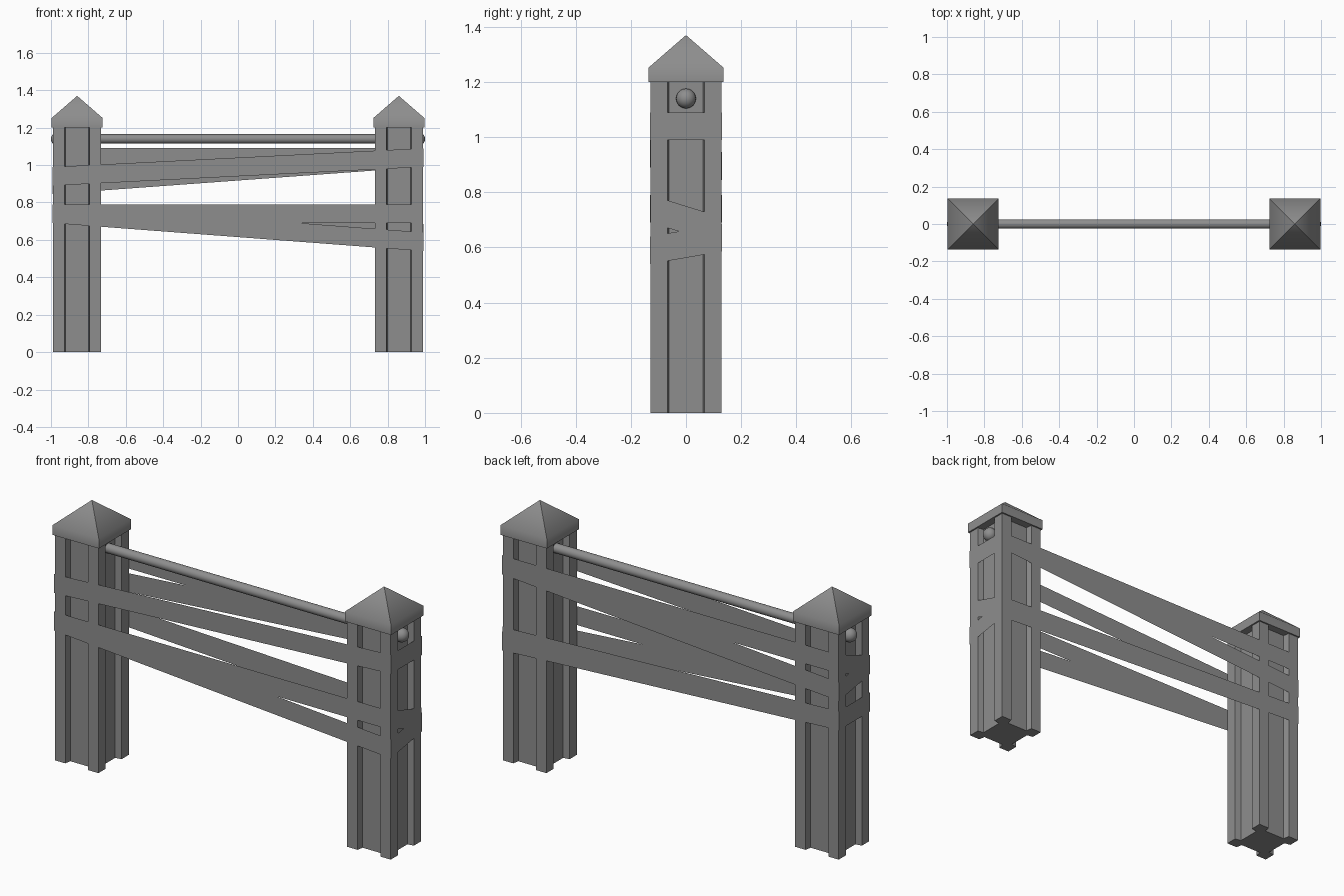
import bpy, bmesh, math
from mathutils import Matrix

if "Cube" in bpy.data.objects:
    bpy.data.objects.remove(bpy.data.objects["Cube"], do_unlink=True)

POST_X = 0.86
HALF = 0.128

grey = bpy.data.materials.new("mid_grey")
grey.use_nodes = True
colour = (0.27, 0.27, 0.27, 1)
grey.diffuse_color = colour
grey.node_tree.nodes["Principled BSDF"].inputs["Base Color"].default_value = colour


def finish(name, bm, smooth=None, recalc=True):
    if recalc:
        bmesh.ops.recalc_face_normals(bm, faces=bm.faces)
    mesh = bpy.data.meshes.new(name)
    bm.to_mesh(mesh)
    bm.free()
    mesh.materials.append(grey)
    obj = bpy.data.objects.new(name, mesh)
    bpy.context.collection.objects.link(obj)
    if smooth is not None:
        bpy.ops.object.select_all(action='DESELECT')
        obj.select_set(True)
        bpy.context.view_layer.objects.active = obj
        bpy.ops.object.shade_smooth_by_angle(angle=math.radians(smooth))
    return obj


def post(name, cx):
    # Square section with a shallow, slightly slanted groove down each side
    side = [(-HALF, -HALF), (-0.067, -HALF), (-0.061, -0.094),
            (0.061, -0.094), (0.067, -HALF)]
    bm = bmesh.new()
    ring = []
    for k in range(4):
        c, s = round(math.cos(k * math.pi / 2)), round(math.sin(k * math.pi / 2))
        ring += [bm.verts.new((cx + x * c - y * s, x * s + y * c, 0)) for x, y in side]
    base = bm.faces.new(ring)
    top = bmesh.ops.extrude_face_region(bm, geom=[base], use_keep_orig=True)["geom"]
    bmesh.ops.translate(bm, vec=(0, 0, 1.205),
                        verts=[v for v in top if isinstance(v, bmesh.types.BMVert)])
    finish(name, bm)


def cap(name, cx):
    # Short square rim below a pyramid
    r = 0.136
    bm = bmesh.new()
    corners = [(-r, -r), (r, -r), (r, r), (-r, r)]
    low = [bm.verts.new((cx + x, y, 1.2)) for x, y in corners]
    high = [bm.verts.new((cx + x, y, 1.252)) for x, y in corners]
    apex = bm.verts.new((cx, 0, 1.37))
    bm.faces.new(low)
    for i in range(4):
        j = (i + 1) % 4
        bm.faces.new((low[i], low[j], high[j], high[i]))
        bm.faces.new((high[i], high[j], apex))
    finish(name, bm, smooth=52)


def knob(name, cx):
    bm = bmesh.new()
    bmesh.ops.create_uvsphere(bm, u_segments=20, v_segments=12, radius=0.036,
                              matrix=Matrix.Translation((cx, 0, 1.14)))
    finish(name, bm, smooth=40)


def tape(name, heights, gap):
    # Closed flat strip wound round both posts; one height per corner
    x, y, w = POST_X + HALF + gap, HALF + gap, 0.05
    corners = [(-x, -y), (x, -y), (x, y), (-x, y)]
    bm = bmesh.new()
    low = [bm.verts.new((a, b, h - w)) for (a, b), h in zip(corners, heights)]
    high = [bm.verts.new((a, b, h + w)) for (a, b), h in zip(corners, heights)]
    for i in range(4):
        j = (i + 1) % 4
        bm.faces.new((low[i], low[j], high[j], high[i]))
    finish(name, bm, recalc=False)


# Posts, caps and rail end knobs
for label, sign in (("right", -1), ("left", 1)):
    post(label + "_post", sign * POST_X)
    cap(label + "_post_cap", sign * POST_X)
    knob(label + "_rail_knob", sign * 0.964)

# Round top rail
bm = bmesh.new()
bmesh.ops.create_cone(bm, cap_ends=True, segments=20, radius1=0.025, radius2=0.025,
                      depth=1.92, matrix=Matrix.Translation((0, 0, 1.14))
                      @ Matrix.Rotation(math.pi / 2, 4, 'Y'))
finish("top_rail", bm, smooth=40)

# Tapes: heights at front right, front left, back left, back right corners
tape("upper_level_tape", (0.94, 1.04, 1.04, 1.04), 0.001)
tape("upper_slanted_tape", (0.94, 1.04, 1.04, 0.895), 0.003)
tape("lower_level_tape", (0.74, 0.74, 0.66, 0.74), 0.001)
tape("lower_slanted_tape", (0.74, 0.59, 0.635, 0.74), 0.003)
